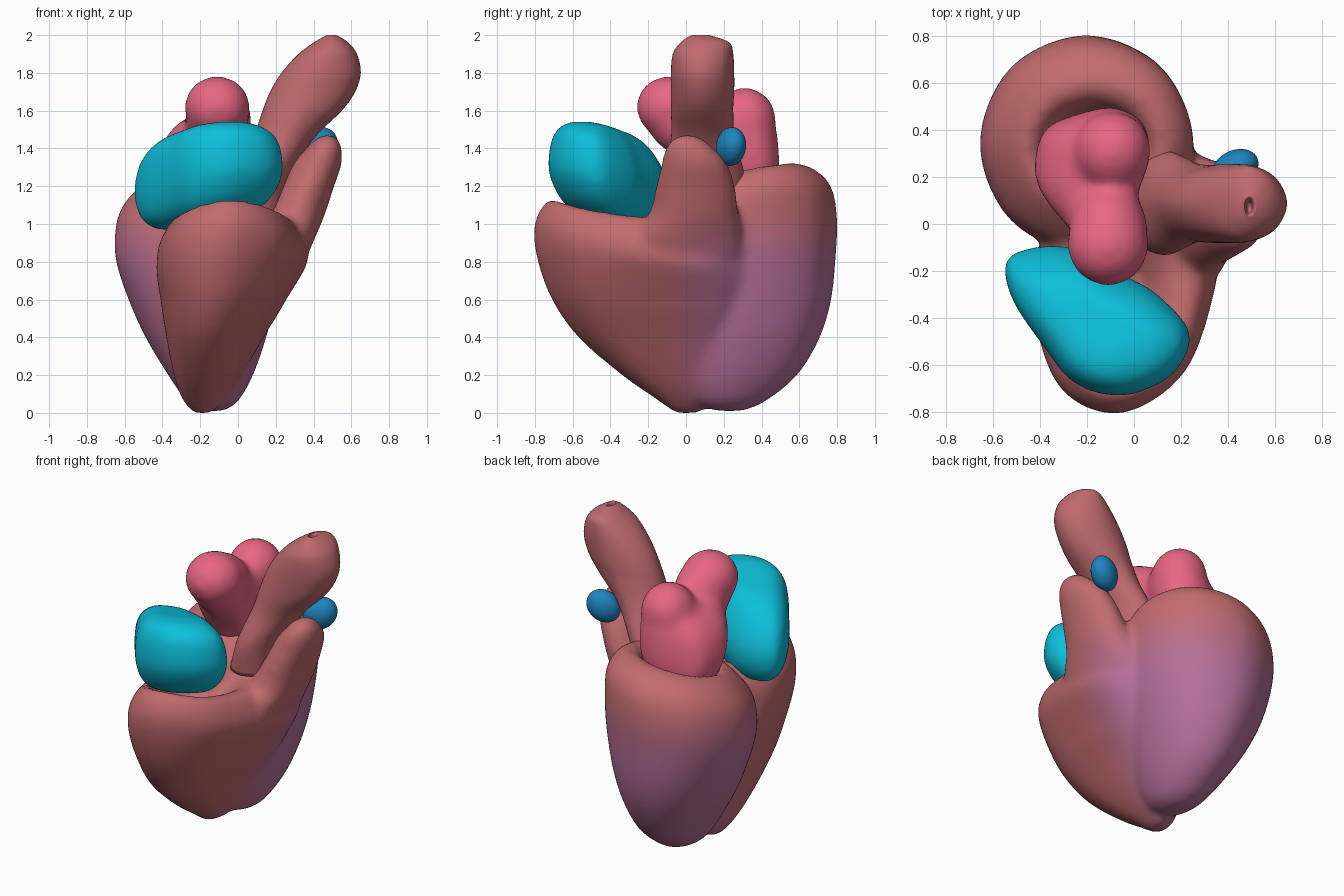
import bpy, bmesh, math
from mathutils import Vector, Matrix

if "Cube" in bpy.data.objects:
    bpy.data.objects.remove(bpy.data.objects["Cube"])


def material(name, rgb):
    m = bpy.data.materials.new(name)
    m.diffuse_color = (*rgb, 1)
    m.use_nodes = True
    m.node_tree.nodes["Principled BSDF"].inputs["Base Color"].default_value = m.diffuse_color
    return m


def spline(pts, n, closed):
    """Catmull-Rom resampling of points of any dimension."""
    p = [Vector(q) for q in pts]
    count = len(p)
    get = (lambda i: p[i % count]) if closed else (lambda i: p[min(max(i, 0), count - 1)])
    out = []
    for i in range(count if closed else count - 1):
        a, b, c, d = get(i - 1), get(i), get(i + 1), get(i + 2)
        for k in range(n):
            t = k / n
            out.append((b * 2 + (c - a) * t + (a * 2 - b * 5 + c * 4 - d) * t ** 2
                        + (b * 3 - a - c * 3 + d) * t ** 3) * 0.5)
    if not closed:
        out.append(p[-1])
    return out


def loft(bm, outline, sections, tilt=(0, 0), pivot=(0, 0), arch=0, base=0.6):
    """Stack one outline, fitted to (z, x0, x1, y0, y1) sections; tilt and arch grow above base."""
    shape = spline(outline, 6, True)
    lo = [min(p[i] for p in shape) for i in (0, 1)]
    hi = [max(p[i] for p in shape) for i in (0, 1)]
    unit = [((p[0] - lo[0]) / (hi[0] - lo[0]), (p[1] - lo[1]) / (hi[1] - lo[1])) for p in shape]
    rings = []
    for z, x0, x1, y0, y1 in spline(sections, 5, False):
        t = min(1, max(0, (z - base) / 0.4))
        ring = []
        for u, v in unit:
            x, y = x0 + u * (x1 - x0), y0 + v * (y1 - y0)
            dx, dy = x - pivot[0], y - pivot[1]
            ring.append(bm.verts.new((x, y, z + t * (tilt[0] * dx + tilt[1] * dy - arch * dx * dx))))
        rings.append(ring)
    n = len(unit)
    for a, b in zip(rings, rings[1:]):
        for i in range(n):
            bm.faces.new((a[i], a[(i + 1) % n], b[(i + 1) % n], b[i]))
    bm.faces.new(rings[0][::-1])
    bm.faces.new(rings[-1])


def ellipsoid(bm, centre, radii, rot=Matrix()):
    m = Matrix.Translation(centre) @ rot @ Matrix.Diagonal((*radii, 1))
    bmesh.ops.create_uvsphere(bm, u_segments=32, v_segments=20, radius=1, matrix=m)


def finish(bm, name, mats, fuse=0, smooth=4):
    bmesh.ops.recalc_face_normals(bm, faces=bm.faces[:])
    me = bpy.data.meshes.new(name)
    bm.to_mesh(me)
    bm.free()
    ob = bpy.data.objects.new(name, me)
    bpy.context.collection.objects.link(ob)
    bpy.ops.object.select_all(action='DESELECT')
    ob.select_set(True)
    bpy.context.view_layer.objects.active = ob
    if fuse:
        r = ob.modifiers.new("fuse", 'REMESH')
        r.mode, r.voxel_size = 'VOXEL', fuse
        s = ob.modifiers.new("soften", 'SMOOTH')
        s.factor, s.iterations = 0.5, smooth
        bpy.ops.object.convert(target='MESH')
    ob.data.materials.clear()
    for m in mats:
        ob.data.materials.append(m)
    ob.data.polygons.foreach_set("use_smooth", [True] * len(ob.data.polygons))
    return ob


circle = [(math.cos(i * math.pi / 4), math.sin(i * math.pi / 4)) for i in range(8)]
brown, purple = Vector((.54, .15, .155)), Vector((.46, .16, .33))
STEPS = 12
muscle = [material(f"muscle_{i}", brown.lerp(purple, i / (STEPS - 1))) for i in range(STEPS)]

# Ventricles: rear cup, front wedge and the outflow neck, fused into one muscle
bm = bmesh.new()
loft(bm, circle, [
    (.01, -.17, -.08, .16, .30), (.06, -.27, 0, .04, .42), (.2, -.37, .08, -.05, .59),
    (.4, -.49, .15, -.1, .71), (.6, -.58, .2, -.12, .77), (.8, -.64, .24, -.12, .795),
    (.95, -.655, .25, -.12, .8), (1.1, -.63, .25, -.1, .77), (1.2, -.55, .2, -.02, .69),
    (1.25, -.46, .12, .06, .59), (1.21, -.4, .06, .12, .52), (1.12, -.36, .03, .14, .49),
    (1.02, -.33, 0, .16, .46)], (.12, .2), (-.2, .3))
wedge = [(-.05, -.8), (.22, -.64), (.35, -.32), (.39, 0), (.33, .2), (.16, .35), (-.1, .12),
         (-.33, 0), (-.42, -.3), (-.31, -.68)]
loft(bm, wedge, [
    (0, -.24, -.14, -.06, .08), (.08, -.3, -.06, -.17, .16), (.2, -.34, .02, -.34, .24),
    (.4, -.38, .135, -.57, .34), (.6, -.41, .255, -.71, .38), (.8, -.43, .335, -.785, .38),
    (.95, -.43, .37, -.805, .35), (1.05, -.41, .36, -.78, .28), (1.12, -.33, .28, -.72, .12),
    (1.08, -.27, .18, -.65, 0), (.99, -.22, .1, -.58, -.1), (.9, -.15, .05, -.5, -.2)],
    (-.06, -.04), (0, -.5), .9)
loft(bm, circle, [
    (.4, -.1, .1, -.15, .1), (.6, .0, .24, -.3, .22), (.8, .04, .35, -.34, .3),
    (.93, .08, .41, -.3, .3), (1.05, .15, .46, -.2, .28),
    (1.2, .23, .51, -.16, .26), (1.32, .29, .55, -.13, .22), (1.4, .36, .55, -.11, .15),
    (1.45, .41, .53, -.07, .09), (1.475, .45, .49, -.02, .03)])
heart = finish(bm, "ventricles", muscle, 0.02, 14)


def ease(a, b, v):
    t = min(1, max(0, (v - a) / (b - a)))
    return t * t * (3 - 2 * t)


# Purple tint fading in over the lower rear wall
for p in heart.data.polygons:
    c = p.center
    w = ease(-.18, .25, c.y + max(0, -.36 - c.x)) * ease(1.15, .7, c.z)
    p.material_index = round(w * (STEPS - 1))

# Main artery rising to the right, with a small dimple at its end
bm = bmesh.new()
loft(bm, circle, [
    (1.05, -.06, .25, -.12, .3), (1.25, .0, .28, -.13, .31), (1.45, .08, .4, -.08, .26),
    (1.6, .13, .55, -.08, .25), (1.7, .17, .62, -.08, .255), (1.8, .23, .65, -.08, .255),
    (1.9, .32, .63, -.07, .25), (1.96, .4, .585, -.03, .23), (1.995, .46, .53, .02, .14),
    (1.995, .47, .51, .04, .11), (1.93, .48, .5, .05, .09)])
finish(bm, "main_artery", [material("artery_red", (.52, .145, .155))])

# Front atrium: rounded kidney-like block
bm = bmesh.new()
kidney = [(-.53, -.16), (-.43, -.1), (-.25, -.1), (-.03, -.22), (.1, -.3), (.23, -.46),
          (.17, -.62), (.02, -.71), (-.12, -.72), (-.26, -.66), (-.37, -.52), (-.5, -.32)]
loft(bm, kidney, [
    (1.02, -.36, .02, -.56, -.26), (1.04, -.44, .1, -.62, -.18), (1.1, -.51, .18, -.68, -.13),
    (1.2, -.545, .235, -.725, -.095), (1.31, -.545, .235, -.725, -.1), (1.41, -.51, .2, -.7, -.15),
    (1.48, -.43, .11, -.64, -.22), (1.51, -.32, .0, -.55, -.3)], (.1, -.2), (-.16, -.42))
finish(bm, "front_atrium", [material("atrium_cyan", (.004, .52, .7))], 0.02, 12)

# Rear atrium: upright body with a front and a rear lobe
bm = bmesh.new()
body = [(-.42, .24), (-.38, .39), (-.25, .46), (-.08, .5), (.05, .41), (.06, .25),
        (.01, .1), (.02, -.08), (-.14, -.14), (-.27, -.04), (-.4, .12)]
loft(bm, body, [
    (1.08, -.27, -.06, .14, .36), (1.14, -.34, 0, .06, .45), (1.25, -.4, .05, .0, .495),
    (1.38, -.425, .065, -.08, .495), (1.5, -.4, .06, -.14, .48), (1.58, -.33, .03, -.12, .44),
    (1.61, -.24, -.04, -.04, .36)], (.25, 0), (-.1, .2))
for c, r in [((-.11, -.09, 1.62), (.175, .175, .165)), ((-.11, -.02, 1.56), (.17, .19, .19)),
             ((-.09, .31, 1.55), (.165, .17, .175))]:
    ellipsoid(bm, c, r)
finish(bm, "rear_atrium", [material("atrium_pink", (.8, .135, .23))], 0.02, 30)

# Small blue vessel stub behind the outflow neck
bm = bmesh.new()
axis = Vector((.13, .06, .14)).to_track_quat('Z', 'Y').to_matrix().to_4x4()
ellipsoid(bm, (.43, .238, 1.41), (.075, .095, .11), axis)
finish(bm, "vessel_stub", [material("vessel_blue", (.013, .23, .52))])
